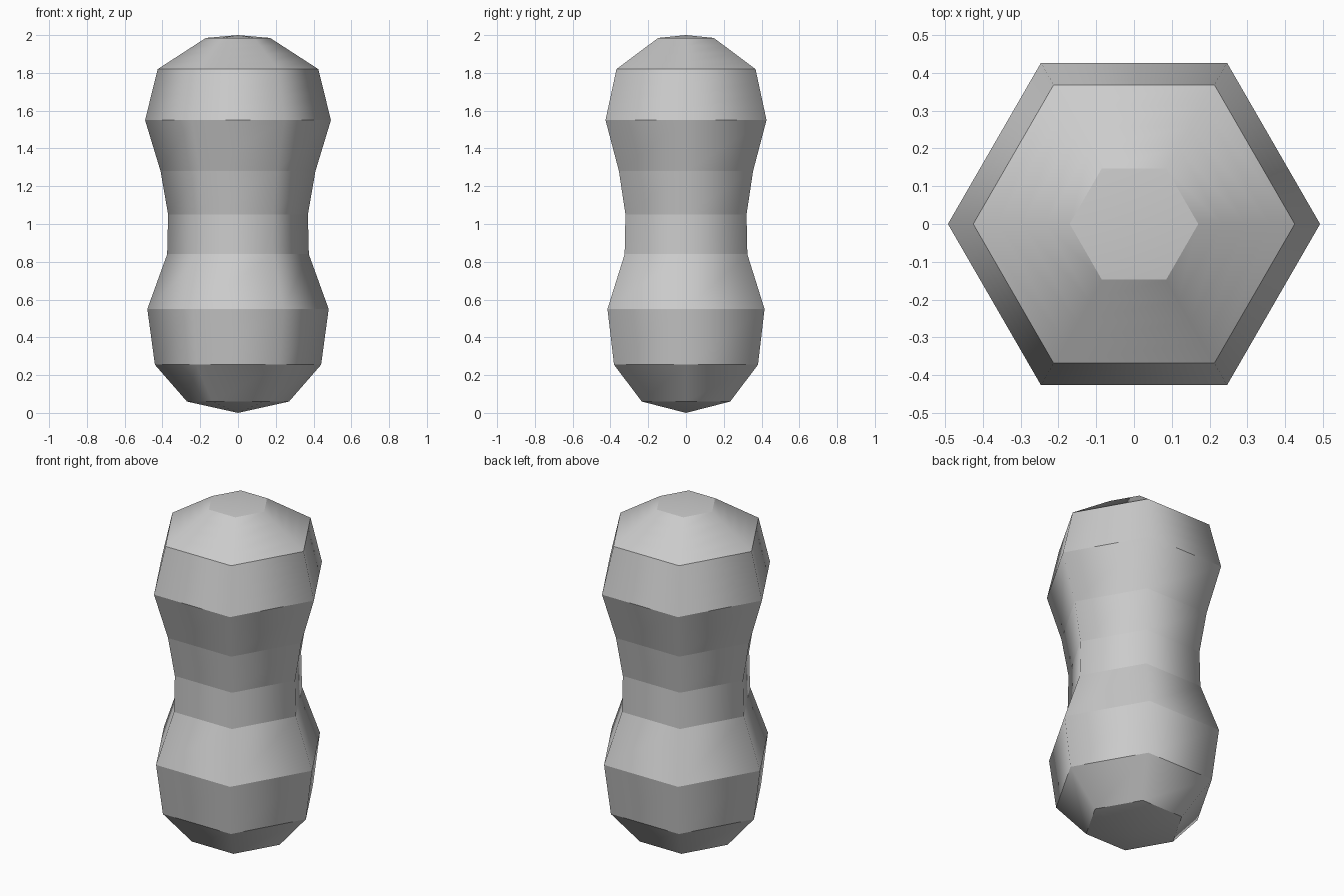
import bpy, bmesh, math

cube = bpy.data.objects.get("Cube")
if cube:
    bpy.data.objects.remove(cube, do_unlink=True)

SIDES = 6

grey = bpy.data.materials.new("light grey")
grey.use_nodes = True
colour = (0.6, 0.6, 0.6, 1)
grey.diffuse_color = colour
grey.node_tree.nodes["Principled BSDF"].inputs["Base Color"].default_value = colour


def between(a, b, steps):
    """Profile points from a to b, without a."""
    return [(a[0] + (b[0] - a[0]) * i / steps, a[1] + (b[1] - a[1]) * i / steps)
            for i in range(1, steps + 1)]


# Body profile: corner radius and height
profile = [(0.27, 0.06), (0.44, 0.255), (0.48, 0.55), (0.375, 0.84),
           (0.37, 1.05), (0.41, 1.28), (0.492, 1.55)]
profile += between(profile[-1], (0.425, 1.82), 4)
profile += between(profile[-1], (0.17, 1.985), 4)

# Six-sided body
bm = bmesh.new()
rings = []
for radius, z in profile:
    angles = [math.tau * i / SIDES for i in range(SIDES)]
    rings.append([bm.verts.new((radius * math.cos(a), radius * math.sin(a), z))
                  for a in angles])
for low, high in zip(rings, rings[1:]):
    for i in range(SIDES):
        j = (i + 1) % SIDES
        bm.faces.new((low[i], low[j], high[j], high[i]))

# Pointed base and shallow crown
for ring, z in ((rings[0], 0), (rings[-1], 2)):
    tip = bm.verts.new((0, 0, z))
    for i in range(SIDES):
        bm.faces.new((ring[i], ring[(i + 1) % SIDES], tip))
bmesh.ops.recalc_face_normals(bm, faces=bm.faces)

# Crisp horizontal bands, soft upright corners
for face in bm.faces:
    face.smooth = True
for edge in bm.edges:
    a, b = edge.verts
    if abs(a.co.z - b.co.z) < 0.001:
        edge.smooth = False

mesh = bpy.data.meshes.new("body")
bm.to_mesh(mesh)
bm.free()
mesh.materials.append(grey)
body = bpy.data.objects.new("body", mesh)
bpy.context.collection.objects.link(body)
